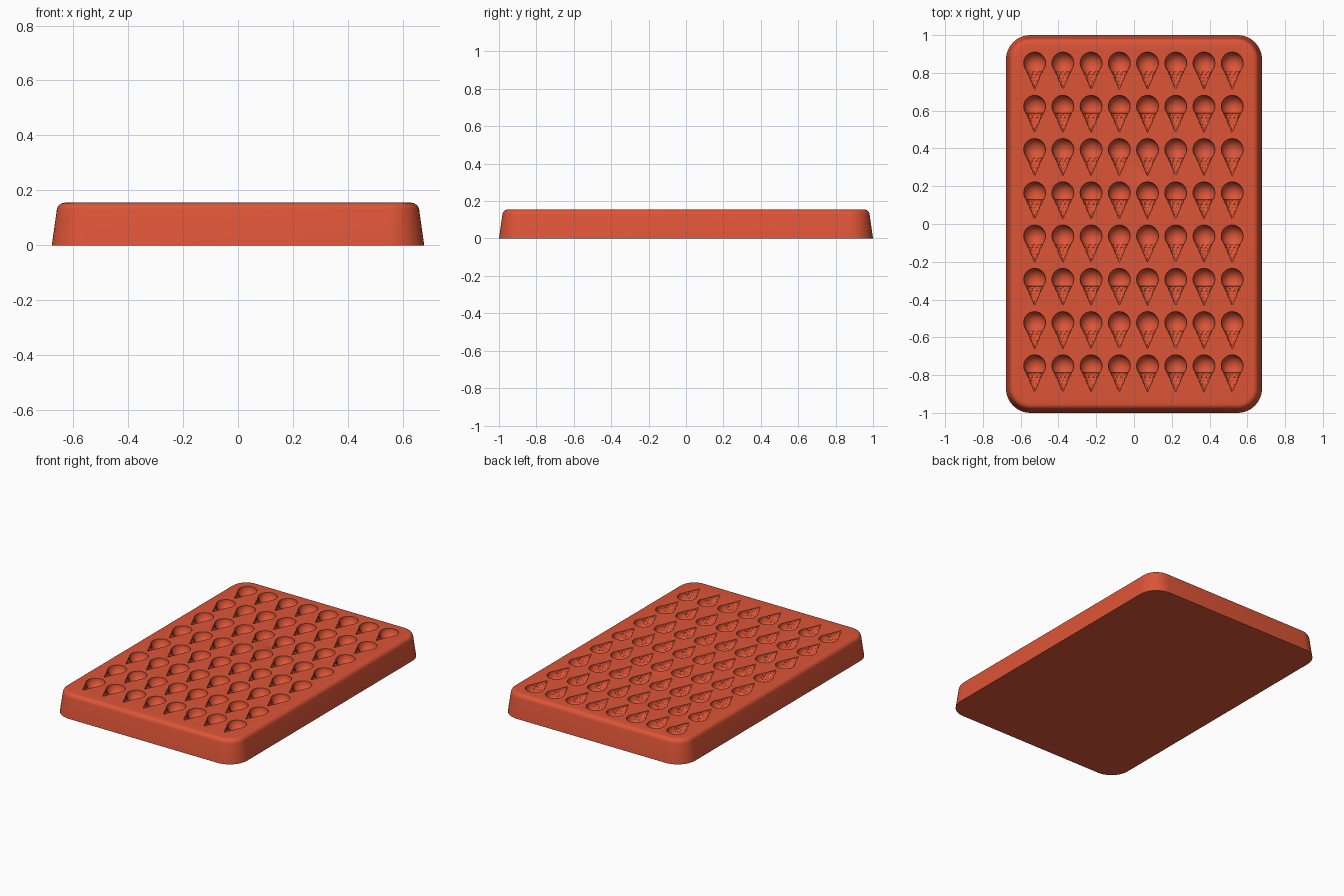
import bpy, bmesh, math
from mathutils import Vector

cube = bpy.data.objects.get("Cube")
if cube:
    bpy.data.objects.remove(cube, do_unlink=True)

TOP = 0.155           # height of the tray
HALF_X, HALF_Y = 0.678, 1.0
CORNER = 0.13         # plan corner radius at the base
SCOOP = 0.058         # scoop radius
CONE_START, TIP = 0.036, 0.140   # cone rim and tip, measured from scoop centre
SEGMENTS = 48

red = bpy.data.materials.new("tomato red")
red.use_nodes = True
red.diffuse_color = (0.72, 0.09, 0.038, 1)
red.node_tree.nodes["Principled BSDF"].inputs["Base Color"].default_value = red.diffuse_color


def finish(bm, name):
    bmesh.ops.recalc_face_normals(bm, faces=bm.faces)
    mesh = bpy.data.meshes.new(name)
    bm.to_mesh(mesh)
    bm.free()
    mesh.materials.append(red)
    obj = bpy.data.objects.new(name, mesh)
    bpy.context.collection.objects.link(obj)
    return obj


def bridge(bm, a, b):
    n = len(a)
    for i in range(n):
        bm.faces.new((a[i], a[(i + 1) % n], b[(i + 1) % n], b[i]))


def rounded_ring(bm, inset, z, steps=12):
    """Rounded rectangle, pulled in from the base outline."""
    r = CORNER - inset
    cx, cy = HALF_X - CORNER, HALF_Y - CORNER
    ring = []
    for k, (sx, sy) in enumerate(((1, 1), (-1, 1), (-1, -1), (1, -1))):
        for i in range(steps + 1):
            a = (k + i / steps) * math.pi / 2
            ring.append(bm.verts.new((sx * cx + r * math.cos(a), sy * cy + r * math.sin(a), z)))
    return ring


# Tray body: drafted walls with a rounded top edge
bm = bmesh.new()
round_r = 0.03
levels = [(0, 0)]
for i in range(7):
    a = math.radians(8 + 82 * i / 6)
    levels.append((0.018 + round_r * (1 - math.cos(a)), TOP - round_r + round_r * math.sin(a)))
rings = [rounded_ring(bm, inset, z) for inset, z in levels]
for lower, upper in zip(rings, rings[1:]):
    bridge(bm, lower, upper)
bm.faces.new(rings[0])
bm.faces.new(rings[-1])
tray = finish(bm, "mold_tray")


# One cavity shape: smooth scoop turning into a waffle-patterned cone
def cavity_profile():
    """Pairs of (distance along -y, radius, waffle amount)."""
    pts = []
    end = math.acos(-CONE_START / SCOOP)
    for i in range(1, 15):
        a = end * i / 14
        pts.append((-SCOOP * math.cos(a), SCOOP * math.sin(a), 0))
    rows = 26
    for i in range(rows):
        t = i / rows
        pts.append((CONE_START + 0.001 + (TIP - CONE_START) * t, 0.046 * (1 - t), min(1, i / 2)))
    return pts


def waffle(angle, along):
    """Grooves along two families of spirals."""
    t = (along - CONE_START) / (TIP - CONE_START)
    waves = [abs(math.sin(4 * angle + s * 3.0 * math.pi * t)) for s in (1, -1)]
    return max(0, 1 - min(waves) / 0.55)


def add_cavity(bm, x, y):
    rings = []
    for along, radius, amount in cavity_profile():
        ring = []
        for i in range(SEGMENTS):
            a = (i + 0.37) * math.tau / SEGMENTS
            r = radius * (1 - 0.13 * amount * waffle(a, along))
            ring.append(bm.verts.new((x + r * math.cos(a), y - along, TOP + r * math.sin(a))))
        rings.append(ring)
    for a, b in zip(rings, rings[1:]):
        bridge(bm, a, b)
    for ring, along in ((rings[0], -SCOOP), (rings[-1], TIP)):
        pole = bm.verts.new((x, y - along, TOP + 0.0003))
        for i in range(SEGMENTS):
            bm.faces.new((ring[i], ring[(i + 1) % SEGMENTS], pole))


# Eight by eight cavities cut from the top
bm = bmesh.new()
for col in range(8):
    for row in range(8):
        add_cavity(bm, -0.526 + 0.1494 * col, 0.852 - 0.229 * row)
cutter = finish(bm, "cavity_cutter")
cutter.hide_render = True

cut = tray.modifiers.new("cavities", "BOOLEAN")
cut.operation = "DIFFERENCE"
cut.solver = "MANIFOLD"
cut.object = cutter
bpy.context.view_layer.objects.active = tray
tray.select_set(True)
bpy.ops.object.modifier_apply(modifier=cut.name)
bpy.data.objects.remove(cutter, do_unlink=True)
bpy.ops.object.shade_smooth_by_angle(angle=math.radians(30))
